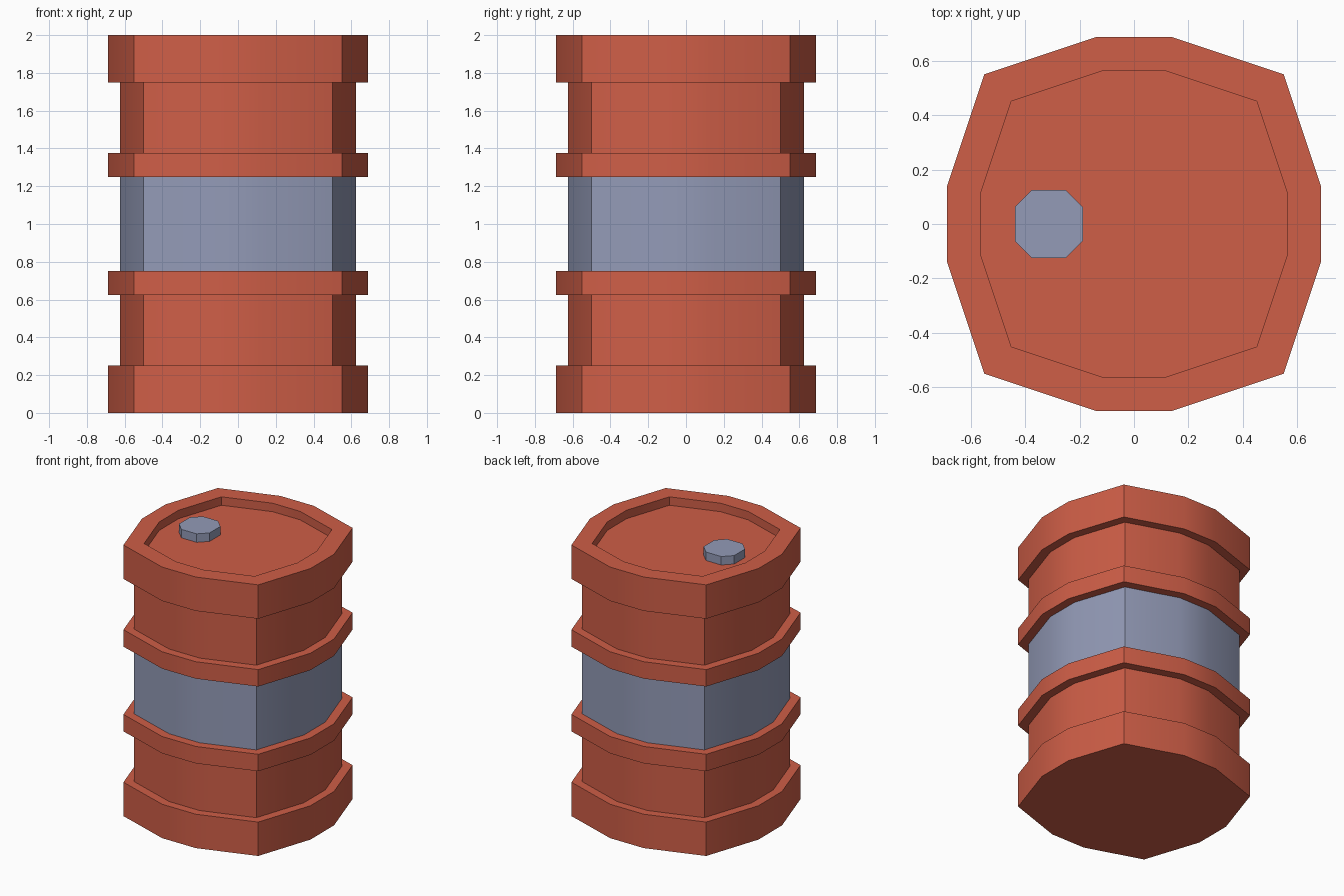
import bpy, bmesh, math

if "Cube" in bpy.data.objects:
    bpy.data.objects.remove(bpy.data.objects["Cube"])


def material(name, rgb):
    m = bpy.data.materials.new(name)
    m.diffuse_color = (*rgb, 1)
    m.use_nodes = True
    m.node_tree.nodes["Principled BSDF"].inputs["Base Color"].default_value = m.diffuse_color
    return m


red = material("rust red", (0.62, 0.112, 0.063))
steel = material("blue grey steel", (0.292, 0.325, 0.472))

# Twelve-sided outline (unit half-width): a quarter turned four times
QUARTER = [(1, -0.2), (1, 0.2), (0.8, 0.8)]
OUTLINE = []
for x, y in QUARTER * 1:
    OUTLINE.append((x, y))
for turn in range(3):
    OUTLINE += [(-y, x) for x, y in OUTLINE[-3:]]
OCTAGON = [(1, -0.5), (1, 0.5), (0.5, 1), (-0.5, 1),
           (-1, 1 / 2), (-1, -0.5), (-0.5, -1), (0.5, -1)]


def loft(name, outline, profile, mats, centre=(0, 0), band=None):
    """Skin the outline scaled to each (half-width, z) of the profile, capped."""
    bm = bmesh.new()
    rings = [[bm.verts.new((centre[0] + x * r, centre[1] + y * r, z))
              for x, y in outline] for r, z in profile]
    n = len(outline)
    for a, b in zip(rings, rings[1:]):
        for i in range(n):
            j = (i + 1) % n
            bm.faces.new((a[i], a[j], b[j], b[i]))
    bm.faces.new(rings[0][::-1])
    bm.faces.new(rings[-1])
    bmesh.ops.recalc_face_normals(bm, faces=bm.faces)
    if band:
        for f in bm.faces:
            z = f.calc_center_median().z
            f.material_index = int(band[0] < z < band[1] and abs(f.normal.z) < 0.5)
    me = bpy.data.meshes.new(name)
    bm.to_mesh(me)
    bm.free()
    for m in mats:
        me.materials.append(m)
    ob = bpy.data.objects.new(name, me)
    bpy.context.collection.objects.link(ob)
    bpy.context.view_layer.objects.active = ob
    ob.select_set(True)
    bpy.ops.object.shade_smooth_by_angle(angle=math.radians(30))
    ob.select_set(False)
    return ob


# Drum: wide end rims, two hoops, steel middle band, recessed lid
W, B, L = 0.6875, 0.625, 0.5635
loft("drum", OUTLINE, [
    (W, 0), (W, 0.25), (B, 0.25), (B, 0.625),
    (W, 0.625), (W, 0.75), (B, 0.75), (B, 1.25),
    (W, 1.25), (W, 1.375), (B, 1.375), (B, 1.75),
    (W, 1.75), (W, 2), (L, 2), (L, 1.9375)],
    [red, steel], band=(0.8, 1.2))

# Filler cap on the lid
loft("filler_cap", OCTAGON, [(0.125, 1.93), (0.125, 2.0)], [steel], centre=(-0.3125, 0))
